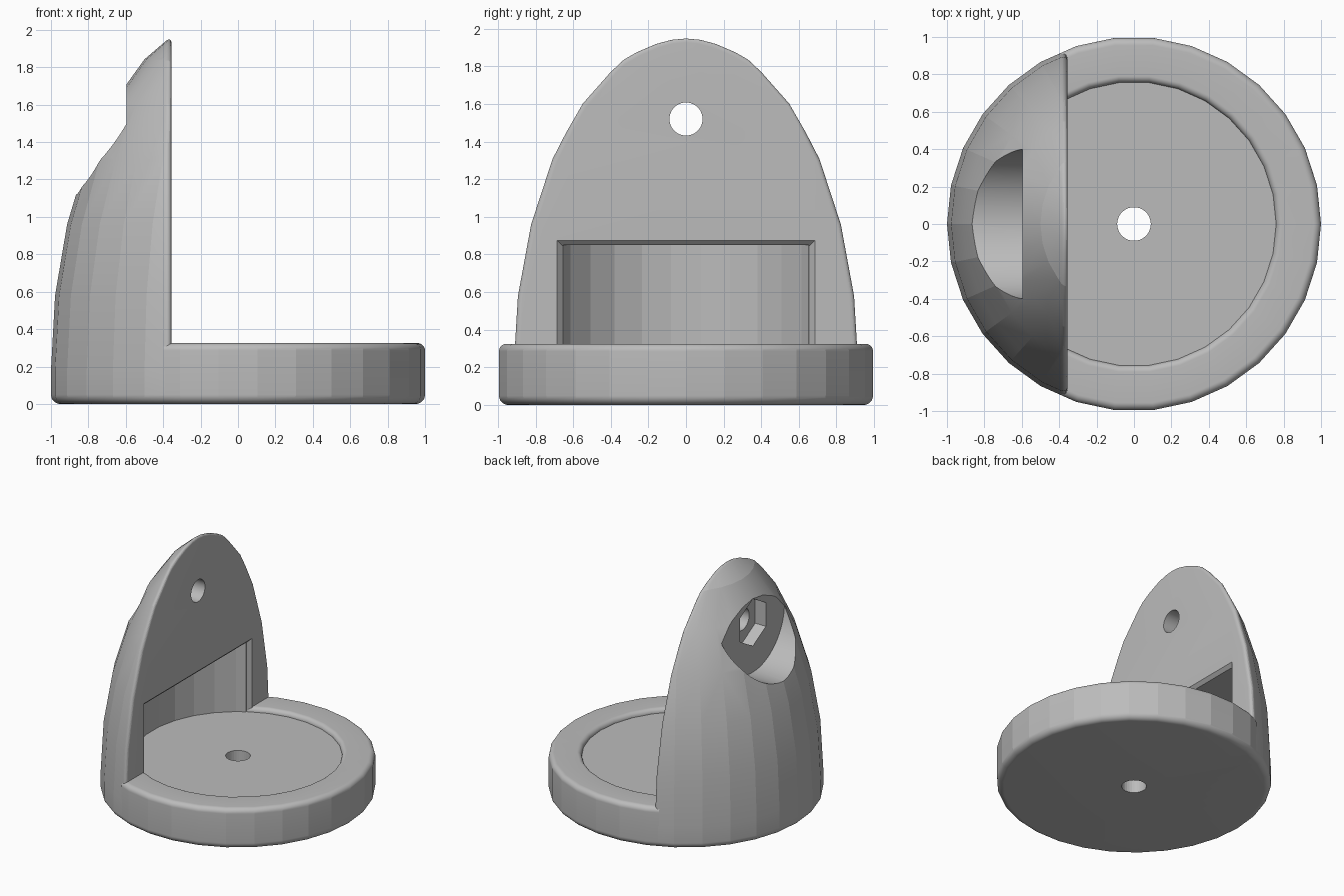
import bpy, bmesh
from math import sin, cos, pi, radians
from mathutils import Matrix, Vector

cube = bpy.data.objects.get("Cube")
if cube:
    bpy.data.objects.remove(cube, do_unlink=True)

SIDES = 30
FACE_X = -0.355      # flat face of the upright
FLOOR_Z = 0.29       # floor of the round recess
HOLE_Z = 1.52        # height of the bolt axis

grey = bpy.data.materials.new("plain_grey")
grey.use_nodes = True
grey.diffuse_color = (0.5, 0.5, 0.5, 1)
grey.node_tree.nodes["Principled BSDF"].inputs["Base Color"].default_value = (0.5, 0.5, 0.5, 1)


def make_object(name, bm):
    bmesh.ops.recalc_face_normals(bm, faces=bm.faces)
    mesh = bpy.data.meshes.new(name)
    bm.to_mesh(mesh)
    bm.free()
    mesh.materials.append(grey)
    obj = bpy.data.objects.new(name, mesh)
    bpy.context.collection.objects.link(obj)
    return obj


def arc(cx, cz, r, start, end, steps=9):
    angles = [radians(start + (end - start) * i / steps) for i in range(steps + 1)]
    return [(cx + r * cos(a), cz + r * sin(a)) for a in angles]


def lathe(profile, closed=False):
    bm = bmesh.new()
    verts = [bm.verts.new((r, 0, z)) for r, z in profile]
    edges = [bm.edges.new(pair) for pair in zip(verts, verts[1:])]
    if closed:
        edges.append(bm.edges.new((verts[-1], verts[0])))
    bmesh.ops.spin(bm, geom=verts + edges, axis=(0, 0, 1), cent=(0, 0, 0),
                   angle=2 * pi, steps=SIDES)
    bmesh.ops.remove_doubles(bm, verts=bm.verts, dist=0.0001)
    return bm


def cylinder(name, radius, start, end, sides, matrix):
    bm = bmesh.new()
    bmesh.ops.create_cone(bm, cap_ends=True, segments=sides, radius1=radius,
                          radius2=radius, depth=end - start,
                          matrix=matrix @ Matrix.Translation((0, 0, (start + end) / 2)))
    return make_object(name, bm)


def cut(obj, cutter):
    mod = obj.modifiers.new(cutter.name, 'BOOLEAN')
    mod.operation = 'DIFFERENCE'
    mod.solver = 'EXACT'
    mod.object = cutter
    cutter.hide_render = True
    cutter.hide_set(True)


def shade(obj):
    # Smooth only the fine fillets and bores, keeping the broad facets flat
    bpy.ops.object.select_all(action='DESELECT')
    obj.select_set(True)
    bpy.context.view_layer.objects.active = obj
    for mod in list(obj.modifiers):
        bpy.ops.object.modifier_apply(modifier=mod.name)
    bpy.ops.object.shade_smooth_by_angle(angle=radians(11))


# Round base with a shallow dish and a centre hole
foot = arc(0.95, 0.05, 0.05, -90, 0)
base_profile = ([(0.09, 0)] + foot + arc(0.96, 0.285, 0.04, 0, 90)
                + arc(0.795, FLOOR_Z, 0.035, 90, 180) + [(0.09, FLOOR_Z)])
bm = lathe(base_profile, closed=True)
bmesh.ops.bisect_plane(bm, geom=bm.verts[:] + bm.edges[:] + bm.faces[:],
                       plane_co=(FACE_X - 0.042, 0, 0), plane_no=(1, 0, 0),
                       clear_inner=True)
base = make_object("round_base", bm)

# Upright: slice of a tall dome with a rounded edge on the flat face
dome = [(cos(radians(a)), 0.18 + 1.92 * sin(radians(a))) for a in range(0, 84, 12)]
bm = lathe([(0, 0)] + foot + dome + [(0, 2.1)])
bmesh.ops.recalc_face_normals(bm, faces=bm.faces)
res = bmesh.ops.bisect_plane(bm, geom=bm.verts[:] + bm.edges[:] + bm.faces[:],
                             plane_co=(FACE_X, 0, 0), plane_no=(1, 0, 0),
                             clear_outer=True)
rim = [e for e in res["geom_cut"] if isinstance(e, bmesh.types.BMEdge)]
bmesh.ops.edgeloop_fill(bm, edges=rim)
bmesh.ops.recalc_face_normals(bm, faces=bm.faces)
rim = [e for e in bm.edges
       if all(abs(v.co.x - FACE_X) < 0.0001 and v.co.z > 0.04 for v in e.verts)]
bmesh.ops.bevel(bm, geom=rim, offset=0.04, segments=9, profile=0.5, affect='EDGES')
upright = make_object("upright", bm)

# Round recess in the upright, with an eased opening
recess = cylinder("recess_cutter", 0.76, FLOOR_Z, 0.85, SIDES, Matrix())
bm = bmesh.new()
for x, half, top in ((-0.385, 0.655, 0.845), (-0.325, 0.715, 0.905)):
    for y in (-half, half):
        for z in (FLOOR_Z, top):
            bm.verts.new(Vector((x, y, z)))
bmesh.ops.convex_hull(bm, input=bm.verts)
lip = make_object("lip_cutter", bm)

# Bolt hole, hexagonal nut pocket and wide counterbore along x
along_x = Matrix.Translation((0, 0, HOLE_Z)) @ Matrix.Rotation(pi / 2, 4, 'Y')
bolt = cylinder("bolt_cutter", 0.088, -0.9, 0, 40, along_x)
nut = cylinder("nut_cutter", 0.19, -0.9, -0.5, 6, along_x)
bore = cylinder("counterbore_cutter", 0.4, -1.2, -0.595, 64, along_x)

# Turn the pocket so that a corner points up
corner = max(v.co.z for v in nut.data.vertices) - HOLE_Z
if corner < 0.18:
    nut.data.transform(Matrix.Translation((0, 0, HOLE_Z))
                       @ Matrix.Rotation(pi / 6, 4, 'X')
                       @ Matrix.Translation((0, 0, -HOLE_Z)))

for cutter in (recess, lip, bore, nut, bolt):
    cut(upright, cutter)
for part in (base, upright):
    shade(part)
for cutter in (recess, lip, bore, nut, bolt):
    bpy.data.objects.remove(cutter, do_unlink=True)
